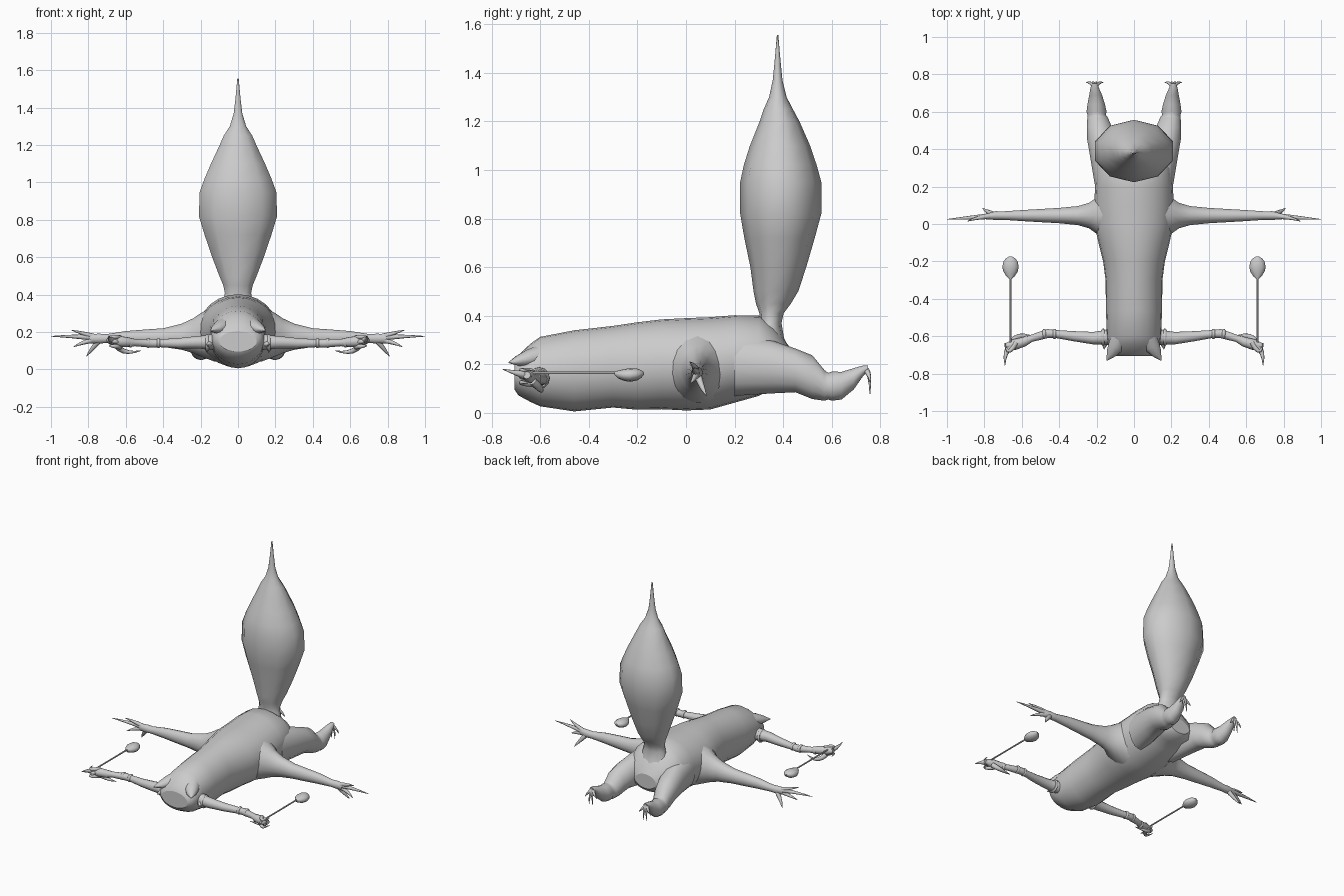
import bpy, math
from mathutils import Vector


def tube(name, pts, n=12, axis=None, mirror=False):
    """Loft elliptical rings along points (x, y, z, side radius[, other radius])."""
    verts, faces = [], []
    cs = [Vector(p[:3]) for p in pts]
    for i, p in enumerate(pts):
        t = Vector(axis) if axis else cs[min(i + 1, len(cs) - 1)] - cs[max(i - 1, 0)]
        t.normalize()
        ref = Vector((0, 1, 0)) if abs(t.z) > 0.8 else Vector((0, 0, 1))
        side = t.cross(ref).normalized()
        up = side.cross(t)
        ra, rb = p[3], p[-1]
        for k in range(n):
            a = math.tau * k / n
            verts.append(cs[i] + side * (ra * math.sin(a)) + up * (rb * math.cos(a)))
    for i in range(len(pts) - 1):
        for k in range(n):
            a, b = i * n + k, i * n + (k + 1) % n
            faces.append((a, a + n, b + n, b))
    faces.append(tuple(range(n)))
    faces.append(tuple(reversed(range((len(pts) - 1) * n, len(pts) * n))))
    me = bpy.data.meshes.new(name)
    me.from_pydata(verts, [], faces)
    # orient normals outward
    import bmesh
    bm = bmesh.new()
    bm.from_mesh(me)
    bmesh.ops.recalc_face_normals(bm, faces=bm.faces)
    bm.to_mesh(me)
    bm.free()
    for f in me.polygons:
        f.use_smooth = len(f.vertices) == 4
    ob = bpy.data.objects.new(name, me)
    bpy.context.collection.objects.link(ob)
    if mirror:
        m = ob.modifiers.new("mirror", 'MIRROR')
        m.use_mirror_merge = False
    return ob


def claw(name, a, mid, tip, r, n=8):
    """Curved tapering spike through three points."""
    a, mid, tip = map(Vector, (a, mid, tip))
    pts = []
    for i in range(6):
        t = i / 5
        p = a * (1 - t) * (1 - 2 * t) + mid * 4 * t * (1 - t) + tip * t * (2 * t - 1)
        pts.append((*p, r * (1 - t ** 1.5) + 0.0015))
    return tube(name, pts, n, mirror=True)


# torso and head: y, z, half width, half height
body = [(-.705, .15, .10, .055), (-.69, .155, .125, .083), (-.64, .165, .14, .12),
        (-.6, .17, .145, .143), (-.46, .173, .15, .167), (-.3, .19, .152, .168),
        (-.2, .193, .165, .18), (-.1, .2, .19, .185), (0, .2, .212, .19),
        (.1, .204, .213, .19), (.2, .222, .208, .18), (.3, .235, .2, .165),
        (.36, .23, .18, .13), (.42, .19, .14, .09), (.45, .18, .08, .05)]
tube("body", [(0, y, z, w, h) for y, z, w, h in body], 24, axis=(0, 1, 0))
tube("ear", [(.07, -.6, .235, .05, .045), (.095, -.65, .225, .045, .035),
             (.12, -.69, .215, .03, .022), (.145, -.73, .207, .002)], 10, mirror=True)

# upright tail bulb: z, y, half width, half depth
tail = [(.24, .335, .12, .1), (.31, .345, .1, .058), (.37, .348, .08, .045),
        (.41, .352, .074, .05), (.45, .36, .083, .072), (.5, .37, .105, .092),
        (.6, .38, .145, .115), (.72, .385, .188, .145), (.82, .39, .22, .167),
        (.95, .39, .215, .167), (1.02, .388, .188, .15), (1.1, .387, .152, .124),
        (1.2, .385, .103, .082), (1.25, .38, .08, .06), (1.3, .378, .046, .036),
        (1.37, .377, .024, .02), (1.45, .377, .014, .012), (1.555, .377, .004, .003)]
tube("tail", [(0, y, z, w, d) for z, y, w, d in tail], 10, axis=(0, 0, 1))

# side arms stretched outwards
tube("side_arm", [(.12, .05, .19, .15, .15), (.2, .045, .185, .1, .115), (.24, .045, .18, .07, .093),
                  (.3, .045, .175, .052, .07), (.4, .045, .17, .042, .05),
                  (.5, .045, .17, .036, .043), (.6, .045, .17, .03, .035),
                  (.7, .045, .165, .023, .024), (.74, .045, .165, .024, .026),
                  (.79, .04, .165, .015, .025)], 14, axis=(1, 0, 0), mirror=True)
for i, (m, t) in enumerate([((.82, .035, .19), (.89, .015, .21)),
                            ((.86, .035, .175), (1.0, .025, .177)),
                            ((.82, .035, .145), (.88, .018, .12)),
                            ((.78, .065, .11), (.81, .085, .07))]):
    claw("side_finger_%d" % i, (.735, .045, .165), m, t, .015)

# hind legs and toes
tube("hind_leg", [(.12, .2, .2, .09, .13), (.15, .35, .19, .085, .11), (.172, .45, .175, .08, .09),
                  (.185, .52, .147, .068, .09), (.195, .57, .113, .056, .063),
                  (.2, .585, .11, .05, .055), (.2, .6, .11, .055, .06), (.202, .64, .112, .048, .057),
                  (.205, .69, .14, .035, .044), (.21, .725, .17, .024, .024),
                  (.21, .75, .185, .015, .01)], 14, axis=(0, 1, 0), mirror=True)
for i, (x, z) in enumerate([(.165, .13), (.197, .08), (.225, .078), (.255, .125)]):
    claw("toe_%d" % i, (.21, .735, .18), ((x + .21) / 2, .753, .155), (x, .757, z), .011)

# front arms with cuffs
tube("front_arm", [(.1, -.6, .15, .045), (.18, -.608, .145, .036), (.22, -.61, .145, .033),
                   (.32, -.6, .14, .027), (.42, -.588, .14, .021), (.46, -.585, .14, .024),
                   (.55, -.612, .143, .019), (.59, -.63, .146, .026), (.64, -.645, .15, .029),
                   (.69, -.655, .155, .015)], 12, mirror=True)
for x, y, r in [(.165, -.605, .045), (.425, -.588, .027), (.48, -.588, .027), (.575, -.622, .026)]:
    tube("arm_cuff", [(x - .009, y, .142, r - .006), (x - .004, y, .142, r),
                      (x + .004, y, .142, r), (x + .009, y, .142, r - .006)],
         12, axis=(1, 0, 0), mirror=True)
claw("elbow_spike", (.14, -.615, .14), (.155, -.64, .135), (.16, -.67, .13), .022)
claw("front_claw", (.64, -.645, .155), (.68, -.68, .16), (.69, -.755, .18), .02)
claw("thumb_claw", (.65, -.63, .13), (.6, -.597, .095), (.52, -.61, .1), .016)
for i, z in enumerate((.125, .15, .175)):
    claw("grip_finger_%d" % i, (.63, -.635, z - .005), (.67, -.68, z), (.69, -.635, z), .012)

# spoon-like rods held in the hands
tube("rod", [(.66, -.68, .165, .005), (.66, -.25, .165, .005)], 8, mirror=True)
tube("rod_head", [(.66, -.295, .163, .006, .006), (.66, -.28, .158, .022, .016),
                  (.66, -.255, .156, .038, .024), (.66, -.23, .156, .044, .028),
                  (.66, -.2, .158, .038, .024), (.66, -.183, .16, .024, .015),
                  (.66, -.173, .163, .006, .005)], 12, axis=(0, 1, 0), mirror=True)
